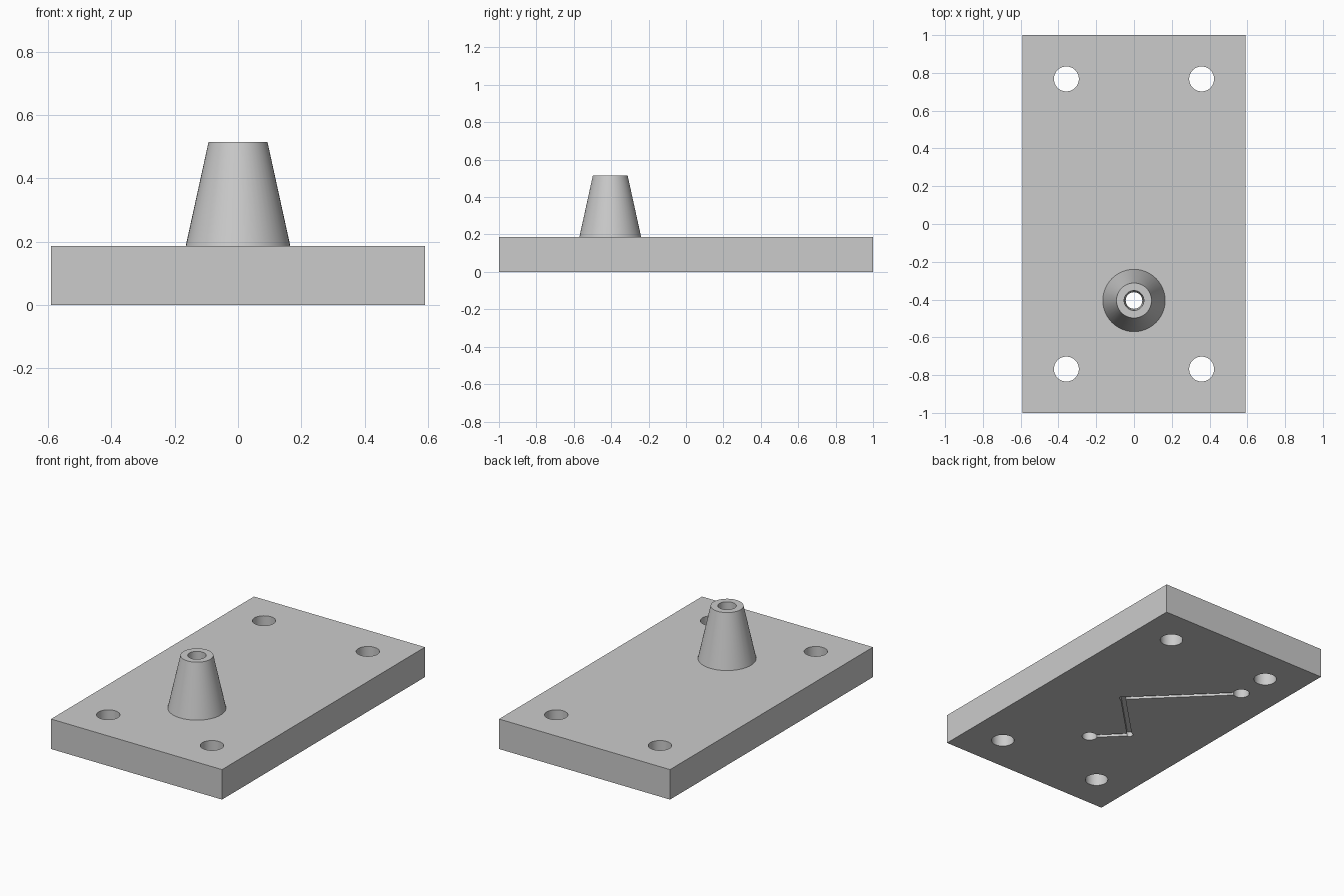
import bpy
import math
from mathutils import Vector

cube = bpy.data.objects.get("Cube")
if cube:
    bpy.data.objects.remove(cube, do_unlink=True)

HALF_X, HALF_Y, THICK = 0.59, 1.0, 0.187
TOP = 0.515
PORT = Vector((0, -0.405))
CHANNEL_W, CHANNEL_D = 0.027, 0.027

grey = bpy.data.materials.new("light grey")
grey.use_nodes = True
colour = (0.6, 0.6, 0.6, 1)
grey.diffuse_color = colour
grey.node_tree.nodes["Principled BSDF"].inputs["Base Color"].default_value = colour


def box(name, centre, size, angle=0):
    bpy.ops.mesh.primitive_cube_add(size=1, location=centre, rotation=(0, 0, angle))
    obj = bpy.context.object
    obj.name = name
    obj.scale = size
    return obj


def cone(name, xy, r_low, r_high, z_low, z_high, sides=48):
    bpy.ops.mesh.primitive_cone_add(
        vertices=sides, radius1=r_low, radius2=r_high, depth=z_high - z_low,
        location=(xy[0], xy[1], (z_low + z_high) / 2))
    bpy.context.object.name = name
    return bpy.context.object


def combine(body, other, operation):
    mod = body.modifiers.new(other.name, "BOOLEAN")
    mod.operation = operation
    mod.solver = "EXACT"
    mod.object = other
    bpy.context.view_layer.objects.active = body
    bpy.ops.object.modifier_apply(modifier=mod.name)
    bpy.data.objects.remove(other, do_unlink=True)


# Base plate with the tapered nozzle
plate = box("plate_with_nozzle", (0, 0, THICK / 2), (2 * HALF_X, 2 * HALF_Y, THICK))
bpy.ops.object.transform_apply(location=True, rotation=True, scale=True)
slope = (0.165 - 0.093) / (TOP - THICK)
sink = 0.05
combine(plate, cone("nozzle", PORT, 0.165 + slope * sink, 0.093, THICK - sink, TOP), "UNION")

# Four mounting holes
for sx in (-1, 1):
    for sy in (-1, 1):
        combine(plate, cone("mounting_hole", (0.358 * sx, 0.768 * sy),
                            0.066, 0.066, -0.1, THICK + 0.1), "DIFFERENCE")

# Zigzag channel in the underside
path = [PORT, Vector((-0.166, -0.239)), Vector((0.137, 0.063)), Vector((-0.358, 0.55))]
for a, b in zip(path, path[1:]):
    mid, d = (a + b) / 2, b - a
    combine(plate, box("channel", (mid.x, mid.y, 0), (d.length, CHANNEL_W, 2 * CHANNEL_D),
                       math.atan2(d.y, d.x)), "DIFFERENCE")
for p in path[1:3]:
    combine(plate, cone("channel_bend", p, 0.021, 0.021, -0.05, CHANNEL_D + 0.002, 24),
            "DIFFERENCE")

# Tapered bore through the nozzle, and the blind well at the far end
combine(plate, cone("bore", PORT, 0.043, 0.053, -0.05, TOP + 0.05), "DIFFERENCE")
combine(plate, cone("well", path[-1], 0.047, 0.047, -0.05, 0.11), "DIFFERENCE")

# Finish
plate.data.materials.clear()
plate.data.materials.append(grey)
for poly in plate.data.polygons:
    poly.material_index = 0
bpy.ops.object.select_all(action="DESELECT")
plate.select_set(True)
bpy.context.view_layer.objects.active = plate
bpy.ops.object.shade_smooth_by_angle(angle=math.radians(30))
